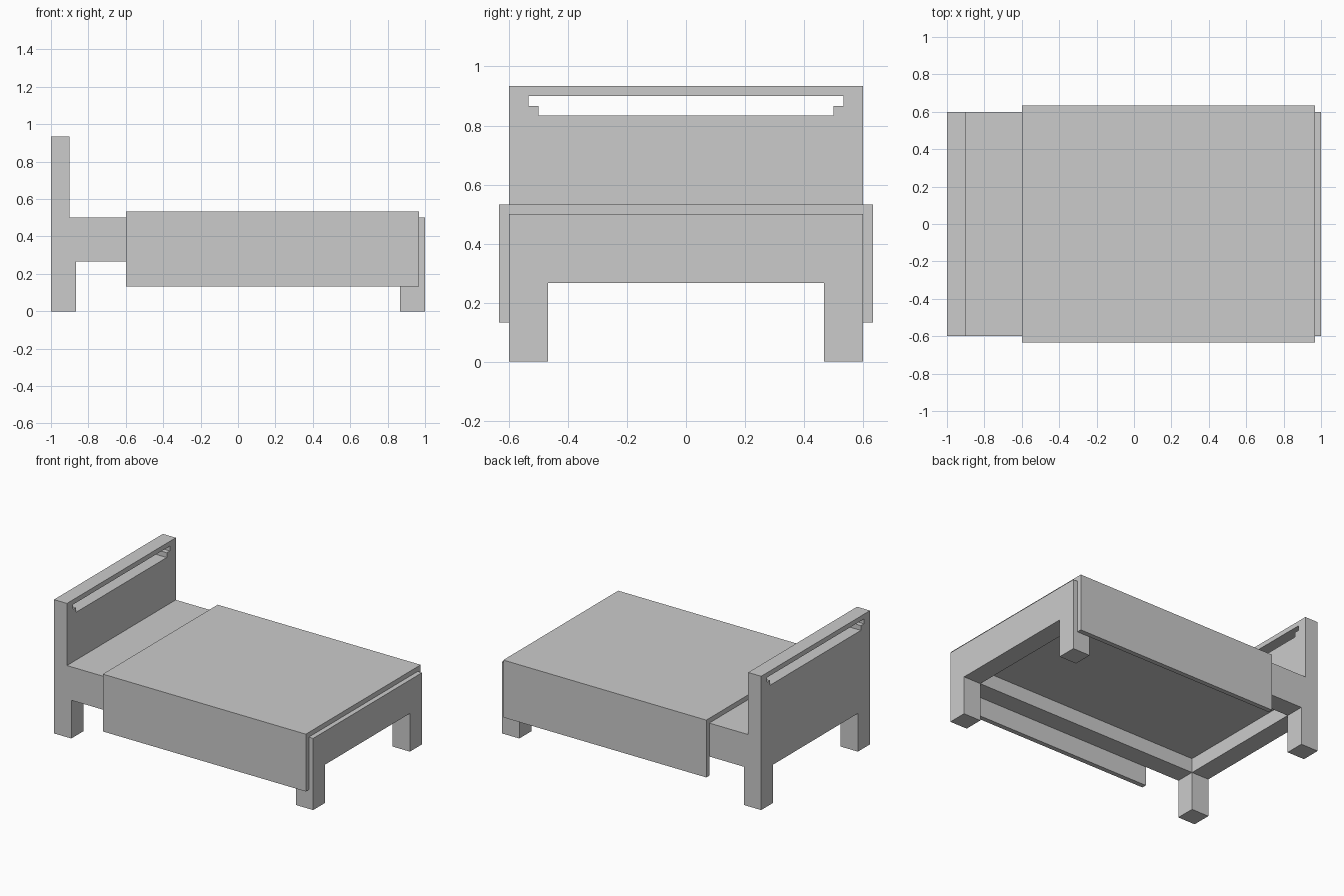
import bpy, bmesh

if "Cube" in bpy.data.objects:
    bpy.data.objects.remove(bpy.data.objects["Cube"])

U = 1 / 30  # the model sits on a 1/30 unit module


def prism(name, profile, axis, lo, hi):
    """Extrude a 2D profile along x (profile is y,z) or y (profile is x,z)."""
    bm = bmesh.new()
    place = (lambda p, d: (d, p[0], p[1])) if axis == 'x' else (lambda p, d: (p[0], d, p[1]))
    face = bm.faces.new([bm.verts.new(place(p, lo)) for p in profile])
    new = bmesh.ops.extrude_face_region(bm, geom=[face])['geom']
    shift = (hi - lo, 0, 0) if axis == 'x' else (0, hi - lo, 0)
    bmesh.ops.translate(bm, vec=shift, verts=[v for v in new if isinstance(v, bmesh.types.BMVert)])
    bmesh.ops.recalc_face_normals(bm, faces=bm.faces)
    mesh = bpy.data.meshes.new(name)
    bm.to_mesh(mesh)
    bm.free()
    obj = bpy.data.objects.new(name, mesh)
    bpy.context.collection.objects.link(obj)
    return obj


def box(name, x, y, z):
    """Box spanning +-x, +-y and the z range."""
    return prism(name, [(-x, z[0]), (x, z[0]), (x, z[1]), (-x, z[1])], 'y', -y, y)


def cut(target, cutter):
    mod = target.modifiers.new(cutter.name, 'BOOLEAN')
    mod.operation = 'DIFFERENCE'
    mod.solver = 'EXACT'
    mod.object = cutter
    bpy.context.view_layer.objects.active = target
    bpy.ops.object.modifier_apply(modifier=mod.name)
    bpy.data.objects.remove(cutter)


# Bed frame and headboard from one side profile
frame = prism("bed_frame", [(-1, 0), (1, 0), (1, 15*U), (-27*U, 15*U), (-27*U, 28*U), (-1, 28*U)],
              'y', -18*U, 18*U)

# Openings between the legs, and the hollow underside inside the rails
cut(frame, box("side_opening", 26*U, 1, (-1, 8*U)))
cut(frame, box("end_opening", 2, 14*U, (-1, 8*U)))
cut(frame, box("underside_recess", 26*U, 14*U, (6*U, 11*U)))

# Stepped slot through the headboard
half = [(15*U, 25*U), (15*U, 26*U), (16*U, 26*U), (16*U, 27*U)]
cut(frame, prism("headboard_slot", half + [(-y, z) for y, z in reversed(half)], 'x', -1.2, -0.8))

# Blanket draped over the frame, with a flap down each side
outer = [(19*U, 4*U), (19*U, 16*U), (-19*U, 16*U), (-19*U, 4*U)]
inner = [(-18*U, 4*U), (-18*U, 15*U), (18*U, 15*U), (18*U, 4*U)]
prism("blanket", outer + inner, 'x', -18*U, 29*U)
